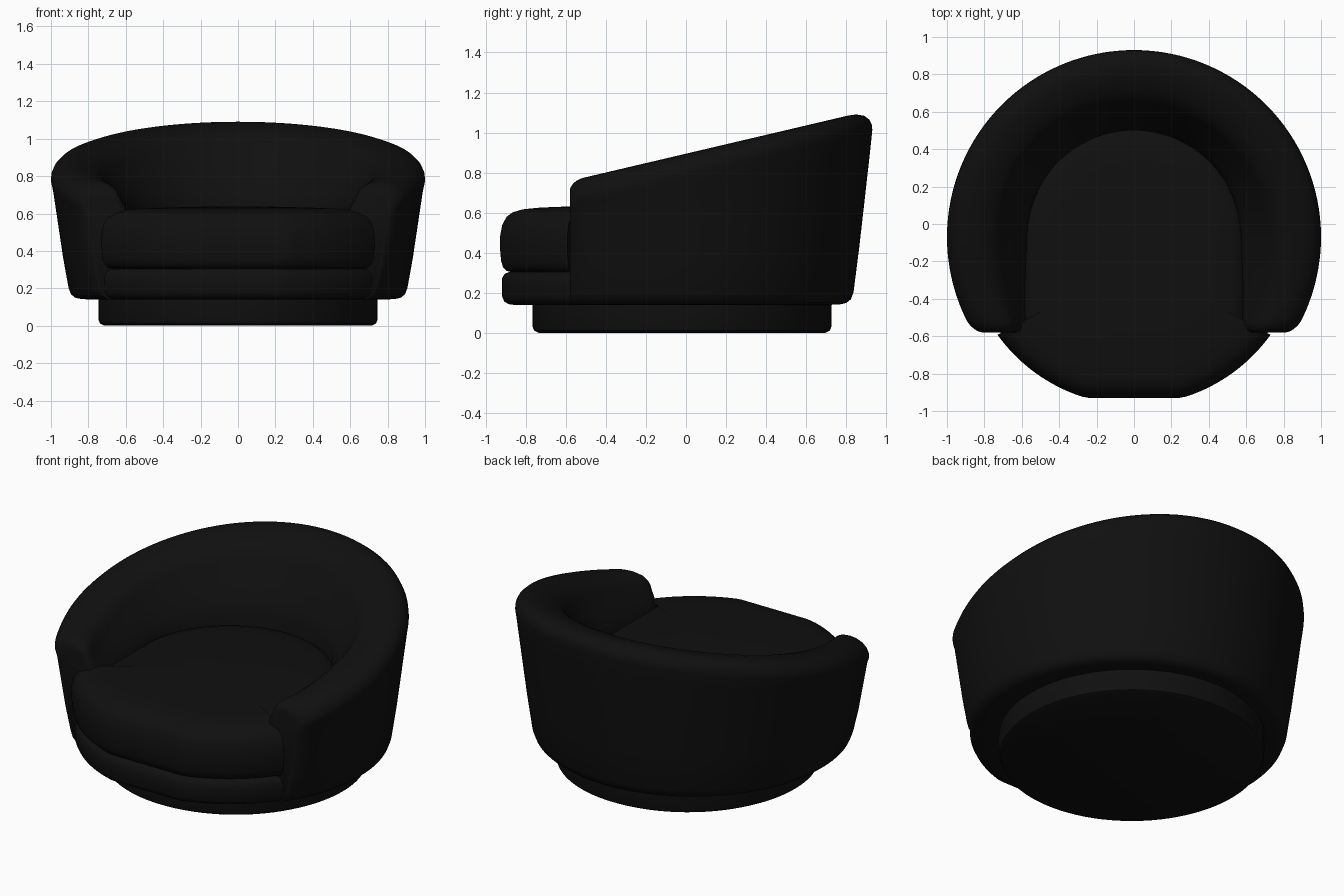
import bpy, bmesh, math

if "Cube" in bpy.data.objects:
    bpy.data.objects.remove(bpy.data.objects["Cube"])

CY = -0.07          # centre of the round plan
ARM_END = -0.51     # arm front, relative to CY

black = bpy.data.materials.new("black_fabric")
black.diffuse_color = (0.005, 0.005, 0.005, 1)
black.use_nodes = True
black.node_tree.nodes["Principled BSDF"].inputs["Base Color"].default_value = black.diffuse_color


def loft(name, rings, closed, angle=40):
    """Skin a list of equal-length closed rings and cap both ends."""
    bm = bmesh.new()
    vs = [[bm.verts.new(p) for p in ring] for ring in rings]
    n = len(rings[0])
    for a, b in zip(vs, vs[1:]):
        for i in range(n):
            j = (i + 1) % n
            bm.faces.new((a[i], a[j], b[j], b[i]))
    if closed:
        bm.faces.new(vs[0])
        bm.faces.new(vs[-1])
    bmesh.ops.recalc_face_normals(bm, faces=bm.faces)
    me = bpy.data.meshes.new(name)
    bm.to_mesh(me)
    bm.free()
    ob = bpy.data.objects.new(name, me)
    bpy.context.collection.objects.link(ob)
    me.materials.append(black)
    bpy.ops.object.select_all(action='DESELECT')
    ob.select_set(True)
    bpy.context.view_layer.objects.active = ob
    bpy.ops.object.shade_smooth_by_angle(angle=math.radians(angle))
    return ob


# --- wraparound shell: back and arms in one sweep ---
# (radius, blend from floor level to sloping rim, offset)
PROFILE = [(0.57, 0, 0), (0.84, 0, 0), (0.87, 0, 0.007), (0.893, 0, 0.025),
           (0.906, 0, 0.06), (0.935, 0.3, 0), (0.968, 0.6, 0),
           (0.99, 0.8, 0), (1.0, 1, -0.10), (0.998, 1, -0.075),
           (0.985, 1, -0.045), (0.96, 1, -0.02), (0.92, 1, -0.004),
           (0.88, 1, 0), (0.82, 1, -0.006), (0.77, 1, -0.022),
           (0.735, 1, -0.045), (0.71, 1, -0.08), (0.66, 0.8, 0),
           (0.60, 0.7, 0), (0.57, 0.6, 0), (0.57, 0.3, 0)]
FLOOR = 0.143


def height(y, t, off):
    rim = 0.895 + 0.235 * (y + CY)
    return FLOOR * (1 - t) + rim * t + off


def arm_section(y, side):
    """Section of the arm at depth y, shrinking into a rounded front."""
    R = 0.07
    d = y - ARM_END
    inset = R - math.sqrt(max(0, R * R - (R - d) ** 2)) if d < R else 0
    pts = []
    for r, t, off in PROFILE:
        w = min(1, max(0, (r - 0.57) / 0.3))
        x = r * (1 - w) + math.sqrt(r * r - y * y) * w
        pts.append((x, height(y, t, off)))
    x0, x1 = min(p[0] for p in pts), max(p[0] for p in pts)
    z0, z1 = min(p[1] for p in pts), max(p[1] for p in pts)
    xc = (x0 + x1) / 2
    kx = 1 - inset * 0.75 / (xc - x0)
    kz = 1 - inset * 0.7 / (z1 - z0)
    return [(side * (xc + (x - xc) * kx), y + CY, z0 + (z - z0) * kz)
            for x, z in pts]


depths = [ARM_END + d for d in (0, 0.003, 0.01, 0.02, 0.035, 0.05, 0.07,
                                0.13, 0.2, 0.27, 0.34, 0.41, 0.46)]
rings = [arm_section(y, 1) for y in depths]
N = 64
for i in range(N + 1):
    a = math.pi * i / N
    rings.append([(r * math.cos(a), r * math.sin(a) + CY,
                   height(r * math.sin(a), t, o)) for r, t, o in PROFILE])
rings += [arm_section(y, -1) for y in reversed(depths)]
loft("back_and_arms", rings, True)


# --- flat-fronted round outlines for the seat parts ---
def outline(front_r, back_r, notch):
    """Round front clipped flat, then an optional step in behind the arms."""
    a0 = math.asin(0.52 / front_r)
    pts = []
    for i in range(49):
        a = math.pi + a0 + (math.pi - 2 * a0) * i / 48
        pts.append((front_r * math.cos(a),
                    max(front_r * math.sin(a), -0.855) + CY))
    if notch:
        pts += [(back_r, -0.50 + CY), (back_r, -0.2 + CY)]
    for i in range(49):
        a = math.pi * i / 48
        if not notch:
            a = -a0 + (math.pi + 2 * a0) * (i + 1) / 50
        pts.append((back_r * math.cos(a), back_r * math.sin(a) + CY))
    if notch:
        pts += [(-back_r, -0.2 + CY), (-back_r, -0.50 + CY)]
    return pts


def pad(name, pts, steps):
    """Stack inset copies of an outline: steps are (inset, z)."""
    c = -0.2
    rings = []
    for inset, z in steps:
        k = 1 - inset / 0.73
        rings.append([(x * k, c + (y - c) * k, z) for x, y in pts])
    loft(name, rings, True)


# seat deck under the cushion
pad("seat_deck", outline(0.885, 0.885, False),
    [(0.07, 0.14), (0.04, 0.144), (0.018, 0.157), (0.008, 0.18), (0.006, 0.24),
     (0.008, 0.275), (0.02, 0.295), (0.045, 0.305)])

# loose seat cushion, gently crowned
pad("seat_cushion", outline(0.893, 0.61, True),
    [(0.06, 0.302), (0.03, 0.31), (0.012, 0.328), (0.002, 0.36), (-0.004, 0.43),
     (-0.002, 0.49), (0.008, 0.54), (0.03, 0.58), (0.06, 0.602), (0.11, 0.617),
     (0.2, 0.626), (0.35, 0.632), (0.55, 0.637), (0.69, 0.638)])

# --- swivel plinth ---
rings = []
for r, z in [(0.715, 0), (0.738, 0.012), (0.745, 0.03), (0.745, 0.16)]:
    rings.append([(r * math.cos(math.tau * i / 96),
                   r * math.sin(math.tau * i / 96) - 0.02, z)
                  for i in range(96)])
loft("plinth", rings, True)
